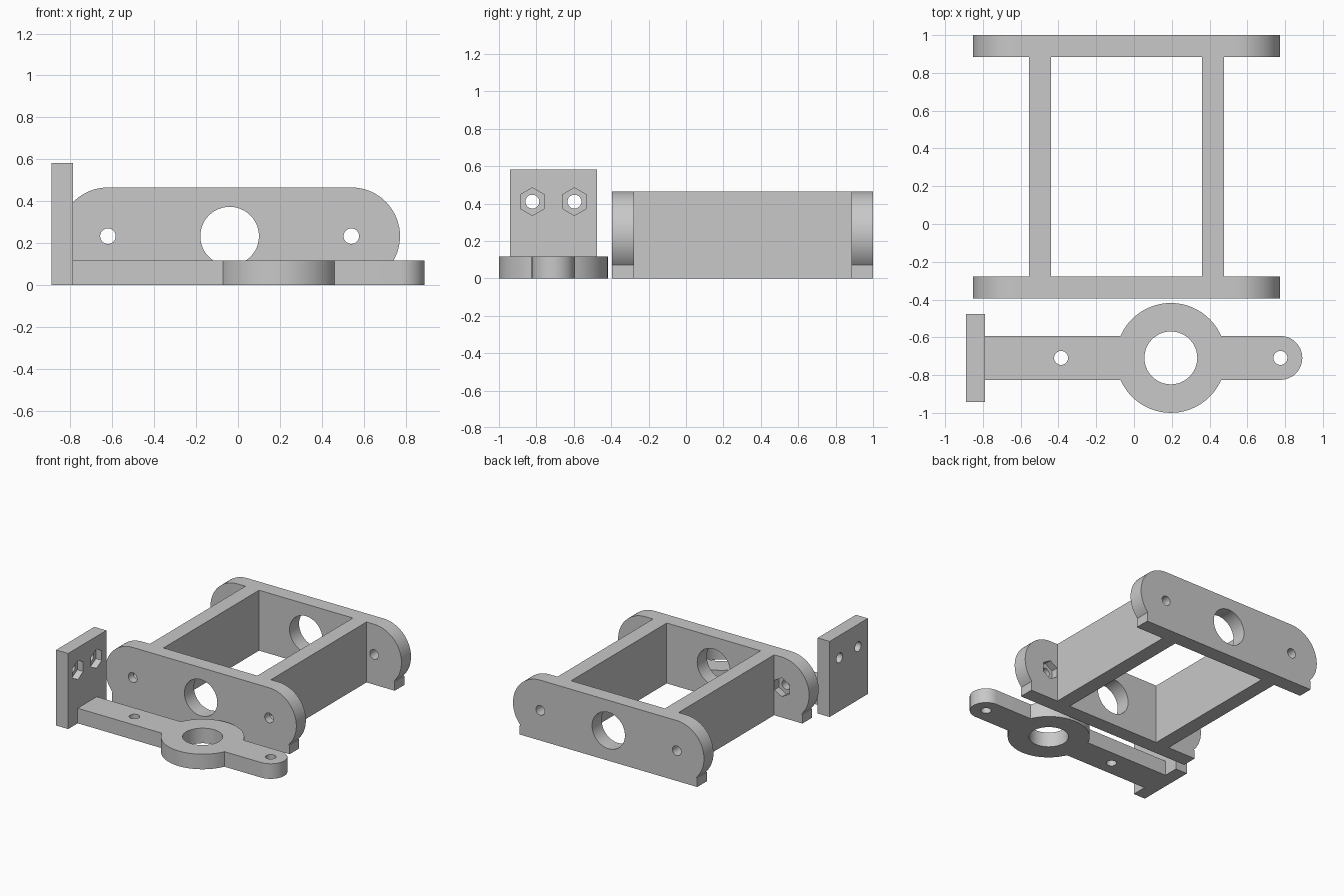
import bpy, bmesh
from math import sin, cos, pi, asin, sqrt

cube = bpy.data.objects.get("Cube")
if cube:
    bpy.data.objects.remove(cube)

GREY = (0.58, 0.58, 0.58, 1)
mat = bpy.data.materials.new("plain grey")
mat.use_nodes = True
mat.diffuse_color = GREY
mat.node_tree.nodes["Principled BSDF"].inputs["Base Color"].default_value = GREY


def arc(cx, cy, r, a0, a1, n=32):
    return [(cx + r * cos(a0 + (a1 - a0) * i / n),
             cy + r * sin(a0 + (a1 - a0) * i / n)) for i in range(n + 1)]


def disc(cx, cy, r, n=48):
    return arc(cx, cy, r, 0, 2 * pi, n)[:-1]


def hexagon(cx, cy, r):
    return arc(cx, cy, r, pi / 2, 5 * pi / 2, 6)[:-1]


def rect(x0, x1, y0, y1):
    return [(x0, y0), (x1, y0), (x1, y1), (x0, y1)]


def prism(name, outline, axis, lo, hi):
    """Extrude a flat outline along an axis from lo to hi."""
    place = {"X": lambda p, t: (t, p[0], p[1]),
             "Y": lambda p, t: (p[0], t, p[1]),
             "Z": lambda p, t: (p[0], p[1], t)}[axis]
    bm = bmesh.new()
    a = [bm.verts.new(place(p, lo)) for p in outline]
    b = [bm.verts.new(place(p, hi)) for p in outline]
    bm.faces.new(a)
    bm.faces.new(b)
    n = len(a)
    for i in range(n):
        j = (i + 1) % n
        bm.faces.new((a[i], a[j], b[j], b[i]))
    bmesh.ops.recalc_face_normals(bm, faces=bm.faces)
    mesh = bpy.data.meshes.new(name)
    bm.to_mesh(mesh)
    bm.free()
    obj = bpy.data.objects.new(name, mesh)
    bpy.context.collection.objects.link(obj)
    mesh.materials.append(mat)
    return obj


def combine(obj, tool, operation):
    """Apply a boolean and remove the tool object."""
    mod = obj.modifiers.new("boolean", "BOOLEAN")
    mod.operation, mod.solver, mod.object = operation, "EXACT", tool
    bpy.context.view_layer.objects.active = obj
    bpy.ops.object.modifier_apply(modifier=mod.name)
    bpy.data.objects.remove(tool)


def cut(obj, outline, axis, lo, hi):
    combine(obj, prism("cutter", outline, axis, lo, hi), "DIFFERENCE")


def finish(obj):
    bpy.ops.object.select_all(action="DESELECT")
    obj.select_set(True)
    bpy.context.view_layer.objects.active = obj
    bpy.ops.object.shade_smooth_by_angle(angle=0.5)


T = 0.116            # wall thickness
R = 0.2325           # half height of the frame
MID = -0.04          # frame centre in x
HOLES = (MID - 0.581, MID + 0.581)
SMALL, LARGE, NUT = 0.037, 0.14, 0.074
FRONT, BACK = -0.395, 1.0

# End plate outline: rounded ends with a square foot along the bottom
foot_half, foot_top = 0.756, 0.07
a = asin((R - foot_top) / R)
right_end = arc(HOLES[1], R, R, -a, pi / 2)
left_end = arc(HOLES[0], R, R, pi / 2, pi + a)
plate_outline = ([(MID - foot_half, 0), (MID + foot_half, 0),
                  (MID + foot_half, foot_top)] + right_end + left_end
                 + [(MID - foot_half, foot_top)])

# Frame: two end plates joined by two side beams
frame = prism("frame", plate_outline, "Y", FRONT, FRONT + T)
for side in (-1, 1):
    x = MID + side * 0.4575
    beam = prism("beam", rect(x - T / 2, x + T / 2, 0, 2 * R), "Y", FRONT + T, BACK - T)
    combine(frame, beam, "UNION")
combine(frame, prism("back_plate", plate_outline, "Y", BACK - T, BACK), "UNION")

# Frame holes, with nut pockets inside the front plate
for lo in (FRONT - 0.05, BACK - T - 0.05):
    cut(frame, disc(MID, R, LARGE), "Y", lo, lo + T + 0.1)
    for x in HOLES:
        cut(frame, disc(x, R, SMALL), "Y", lo, lo + T + 0.1)
for x in HOLES:
    cut(frame, hexagon(x, R, NUT - 0.001), "Y", FRONT + T - 0.055, FRONT + T + 0.03)
finish(frame)

# Arm outline: bar with a ring in the middle and a round tip
CY, RING_X, RING_R, TIP_X, H = -0.709, 0.195, 0.2907, 0.775, 0.116
PLATE_X0, PLATE_X1 = -0.89, -0.788
b = asin(H / RING_R)
arm_outline = ([(PLATE_X1, CY - H)]
               + arc(RING_X, CY, RING_R, pi + b, 2 * pi - b)
               + arc(TIP_X, CY, H, -pi / 2, pi / 2)
               + arc(RING_X, CY, RING_R, b, pi - b)
               + [(PLATE_X1, CY + H)])
arm = prism("arm", arm_outline, "Z", 0, T)

# Upright mounting plate at the end of the arm
upright = prism("upright", rect(CY - R, CY + R, 0, 0.582), "X", PLATE_X0, PLATE_X1)
combine(arm, upright, "UNION")

# Arm holes
cut(arm, disc(RING_X, CY, LARGE), "Z", -0.1, T + 0.1)
for x in (RING_X - 0.581, TIP_X):
    cut(arm, disc(x, CY, SMALL), "Z", -0.1, T + 0.1)

# Upright holes with nut pockets facing the arm
for y in (CY - T * 0.97, CY + T * 0.97):
    cut(arm, disc(y, 0.41, SMALL), "X", PLATE_X0 - 0.1, PLATE_X1 + 0.1)
    cut(arm, hexagon(y, 0.41, NUT), "X", PLATE_X1 - 0.05, PLATE_X1 + 0.05)
finish(arm)
